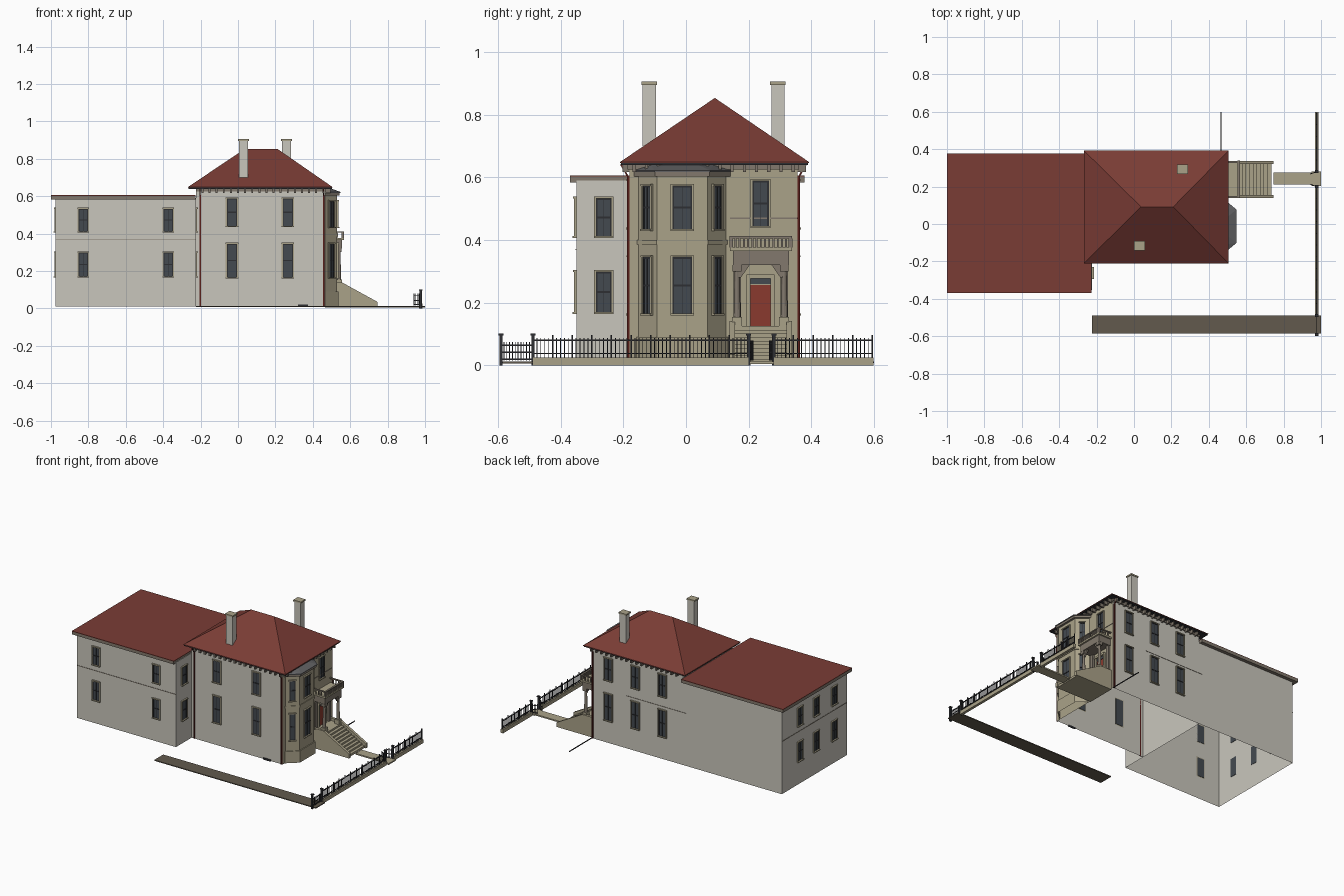
import bpy, bmesh, math
from mathutils import Matrix, Vector

cube = bpy.data.objects.get("Cube")
if cube:
    bpy.data.objects.remove(cube, do_unlink=True)

# Flat colours, given as display values and stored as linear
COLOURS = {
    "light_wall": (201, 198, 188), "tan_stone": (170, 162, 137),
    "dark_trim": (130, 121, 109), "red_roof": (122, 60, 53),
    "slate": (98, 98, 100), "glass": (68, 74, 80), "iron": (45, 46, 50),
    "paving": (98, 90, 77), "red_paint": (138, 58, 46), "drainpipe": (88, 30, 26),
}
MATS = {}
for key, rgb in COLOURS.items():
    lin = [((c / 255 + 0.055) / 1.055) ** 2.4 for c in rgb] + [1]
    m = bpy.data.materials.new(key)
    m.use_nodes = True
    m.diffuse_color = lin
    m.node_tree.nodes["Principled BSDF"].inputs["Base Color"].default_value = lin
    MATS[key] = m


def finish(name, bm, mats):
    mesh = bpy.data.meshes.new(name)
    bm.to_mesh(mesh)
    bm.free()
    for key in mats:
        mesh.materials.append(MATS[key])
    ob = bpy.data.objects.new(name, mesh)
    bpy.context.collection.objects.link(ob)
    return ob


def boxes(name, items, mx=Matrix()):
    """Axis boxes (material, x0, x1, y0, y1, z0, z1) joined as one part."""
    bm, mats = bmesh.new(), []
    for key, x0, x1, y0, y1, z0, z1 in items:
        if key not in mats:
            mats.append(key)
        place = Matrix.Translation(((x0 + x1) / 2, (y0 + y1) / 2, (z0 + z1) / 2))
        size = Matrix.Diagonal((abs(x1 - x0), abs(y1 - y0), abs(z1 - z0), 1))
        made = bmesh.ops.create_cube(bm, size=1, matrix=mx @ place @ size)
        for f in {f for v in made["verts"] for f in v.link_faces}:
            f.material_index = mats.index(key)
    return finish(name, bm, mats)


def hull(name, pts, key, open_below=False):
    """Convex solid round the points, optionally without its floor."""
    bm = bmesh.new()
    for p in pts:
        bm.verts.new(p)
    bmesh.ops.convex_hull(bm, input=bm.verts[:])
    bmesh.ops.dissolve_limit(bm, angle_limit=0.01, verts=bm.verts[:], edges=bm.edges[:])
    bmesh.ops.recalc_face_normals(bm, faces=bm.faces[:])
    if open_below:
        floor = [f for f in bm.faces if f.normal.z < -0.9]
        bmesh.ops.delete(bm, geom=floor, context="FACES")
    return finish(name, bm, [key])


def prism(outline, z0, z1):
    return [(x, y, z) for z in (z0, z1) for x, y in outline]


def rect(x0, x1, y0, y1):
    return [(x0, y0), (x1, y0), (x1, y1), (x0, y1)]


def window(name, x, y, angle, w, z0, z1, trim="tan_stone"):
    """Sash window lying on a wall whose outward direction is angle."""
    h, b, mid = w / 2, 0.006, (z0 + z1) / 2
    mx = Matrix.Translation((x, y, 0)) @ Matrix.Rotation(math.radians(angle), 4, "Z")
    boxes(name, [
        ("glass", -0.002, 0.002, -h, h, z0, z1),
        (trim, 0, 0.007, -h - b, -h, z0, z1), (trim, 0, 0.007, h, h + b, z0, z1),
        (trim, 0, 0.010, -h - b, h + b, z1, z1 + b),
        (trim, 0, 0.012, -h - b, h + b, z0 - b, z0),
        ("iron", 0, 0.005, -h, h, mid - 0.003, mid + 0.003),
        ("iron", 0, 0.004, -h, -h + 0.005, z0, z1), ("iron", 0, 0.004, h - 0.005, h, z0, z1),
        ("iron", 0, 0.004, -h, h, z1 - 0.005, z1),
        ("iron", 0, 0.004, -0.001, 0.001, z0, z1),
    ], mx)


# Main house and rear wing shells
WX0, WX1, EX = -0.975, -0.225, 0.465
SOUTH, NORTH, WING_S = -0.18, 0.355, -0.35
house = hull("house_walls", prism(rect(WX1, EX, SOUTH, NORTH), 0.01, 0.64), "light_wall", True)
house.data.materials.append(MATS["tan_stone"])
for f in house.data.polygons:
    if f.normal.x > 0.9:
        f.material_index = 1
hull("wing_walls", prism(rect(WX0, WX1, WING_S, NORTH), 0.01, 0.59), "light_wall", True)
boxes("wing_roof", [("dark_trim", -1, -0.228, -0.37, 0.378, 0.583, 0.602),
                    ("red_roof", -1, -0.228, -0.37, 0.378, 0.602, 0.606)])
boxes("wall_bands", [
    ("dark_trim", WX0, WX1, WING_S - 0.002, WING_S, 0.368, 0.372),
    ("dark_trim", WX0 - 0.002, WX0, WING_S, NORTH, 0.368, 0.372),
    ("dark_trim", -0.25, 0.2, NORTH, NORTH + 0.002, 0.368, 0.371),
    ("dark_trim", EX, EX + 0.003, 0.14, NORTH, 0.467, 0.471),
    ("iron", 0.32, 0.375, SOUTH - 0.006, SOUTH, 0.008, 0.02)])

# Hipped roof, soffit and eave brackets
eave = rect(-0.267, 0.505, -0.21, 0.392)
hull("hipped_roof", prism(eave, 0.645, 0.649)
     + [(0.037, 0.092, 0.853), (0.21, 0.092, 0.853)], "red_roof")
boxes("eave_soffit", [("iron", -0.264, 0.502, -0.207, 0.389, 0.639, 0.645),
                      ("dark_trim", WX1, EX + 0.006, SOUTH - 0.006, NORTH + 0.006, 0.625, 0.64)])
brackets = []
for i in range(18):
    x = -0.19 + i * 0.038
    for y0, y1 in ((SOUTH - 0.022, SOUTH), (NORTH, NORTH + 0.028)):
        brackets.append(("dark_trim", x - 0.005, x + 0.005, y0, y1, 0.617, 0.64))
for i in range(14):
    y = -0.165 + i * 0.039
    brackets.append(("dark_trim", EX, EX + 0.03, y - 0.005, y + 0.005, 0.617, 0.64))
boxes("eave_brackets", brackets)

# Chimneys
for name, x, y, z0 in (("south_chimney", 0.03, -0.117, 0.7), ("north_chimney", 0.26, 0.293, 0.68)):
    boxes(name, [("light_wall", x - 0.024, x + 0.024, y - 0.021, y + 0.021, z0, 0.895),
                 ("tan_stone", x - 0.029, x + 0.029, y - 0.025, y + 0.025, 0.895, 0.905)])

# Drainpipes with angled heads
for name, x, y, s in (("south_west_drainpipe", -0.203, SOUTH, -1),
                      ("south_east_drainpipe", 0.458, SOUTH, -1),
                      ("north_east_drainpipe", 0.458, NORTH, 1)):
    boxes(name, [("drainpipe", x - 0.004, x + 0.004, y, y + s * 0.008, 0.012, 0.605)])
    hull(name + "_head", [(x + dx, y + s * dy, z) for dx in (-0.003, 0.003)
                          for dy, z in ((0.001, 0.6), (0.007, 0.6), (0.03, 0.64), (0.024, 0.64))],
         "drainpipe")

# Bay with canted sides
BY = -0.012


def bay_outline(grow, back=EX):
    return [(back, BY - 0.14 - grow), (0.53 + grow, BY - 0.08 - grow * 0.5),
            (0.53 + grow, BY + 0.08 + grow * 0.5), (back, BY + 0.14 + grow)]


hull("bay_walls", prism(bay_outline(0), 0.01, 0.62), "tan_stone", True)
hull("bay_plinth", prism(bay_outline(0.006), 0.01, 0.09), "tan_stone", True)
hull("bay_middle_course", prism(bay_outline(0.004), 0.385, 0.4), "tan_stone")
hull("bay_cornice", prism(bay_outline(0.014), 0.603, 0.617), "dark_trim")
hull("bay_roof", prism(bay_outline(0.018), 0.617, 0.622)
     + [(EX, BY - 0.1, 0.64), (0.5, BY - 0.05, 0.64), (0.5, BY + 0.05, 0.64), (EX, BY + 0.1, 0.64)],
     "slate")
for level, z0, z1 in (("lower", 0.165, 0.345), ("upper", 0.435, 0.572)):
    window(f"bay_{level}_front_window", 0.53, BY, 0, 0.062, z0, z1)
    for side, s in (("right", -1), ("left", 1)):
        window(f"bay_{level}_{side}_window", 0.4975, BY + s * 0.11, s * 47, 0.036, z0, z1)

# Windows of the main house and wing
for level, z0, z1 in (("lower", 0.165, 0.345), ("upper", 0.44, 0.588)):
    for i, x in enumerate((-0.032, 0.267)):
        window(f"south_{level}_window_{i}", x, SOUTH, -90, 0.055, z0, z1)
    for i, x in enumerate((-0.07, 0.135, 0.34)):
        window(f"north_{level}_window_{i}", x, NORTH, 90, 0.055, z0, z1)
for level, z0, z1 in (("lower", 0.17, 0.298), ("upper", 0.412, 0.532)):
    for i, x in enumerate((-0.828, -0.372)):
        window(f"wing_south_{level}_window_{i}", x, WING_S, -90, 0.05, z0, z1)
    for i, y in enumerate((-0.21, -0.015, 0.16)):
        window(f"wing_west_{level}_window_{i}", WX0, y, 180, 0.05, z0, z1)
    window(f"wing_east_{level}_window", WX1, -0.262, 0, 0.05, z0, z1)
window("balcony_window", EX, 0.238, 0, 0.052, 0.445, 0.588)

# Entrance door
PY = 0.238
boxes("front_door", [
    ("red_paint", EX, EX + 0.004, PY - 0.032, PY + 0.032, 0.125, 0.256),
    ("glass", EX, EX + 0.004, PY - 0.032, PY + 0.032, 0.26, 0.277),
    ("tan_stone", EX, EX + 0.012, PY - 0.045, PY - 0.032, 0.125, 0.277),
    ("tan_stone", EX, EX + 0.012, PY + 0.032, PY + 0.045, 0.125, 0.277),
    ("tan_stone", EX, EX + 0.016, PY - 0.045, PY + 0.045, 0.277, 0.29)])

# Porch roof, balustrade, columns
porch = [("dark_trim", EX, 0.555, PY - 0.088, PY + 0.09, 0.32, 0.365),
         ("tan_stone", EX, 0.566, PY - 0.098, PY + 0.1, 0.365, 0.376),
         ("dark_trim", 0.554, 0.566, PY - 0.098, PY + 0.1, 0.405, 0.412)]
for s in (-1, 1):
    y = PY + s * 0.094
    porch.append(("dark_trim", EX, 0.566, y - 0.005, y + 0.005, 0.405, 0.412))
    for x in (0.49, 0.51, 0.53):
        porch.append(("dark_trim", x - 0.003, x + 0.003, y - 0.003, y + 0.003, 0.376, 0.405))
for i in range(15):
    y, r = PY - 0.094 + i * 0.0135, 0.006 if i in (0, 14) else 0.003
    porch.append(("dark_trim", 0.56 - r, 0.56 + r, y - r, y + r, 0.376, 0.405))
boxes("porch_balcony", porch)
for side, s in (("right", -1), ("left", 1)):
    y = PY + s * 0.075
    boxes(f"{side}_column_blocks", [
        ("tan_stone", 0.524, 0.556, y - 0.016, y + 0.016, 0.125, 0.155),
        ("dark_trim", 0.526, 0.554, y - 0.014, y + 0.014, 0.3, 0.32),
        ("dark_trim", EX, EX + 0.014, y - 0.012, y + 0.012, 0.125, 0.32)])
    bm = bmesh.new()
    bmesh.ops.create_cone(bm, cap_ends=True, segments=12, radius1=0.011, radius2=0.008, depth=0.15,
                          matrix=Matrix.Translation((0.54, y, 0.227)))
    finish(f"{side}_column", bm, ["dark_trim"])
    hull(f"{side}_porch_bracket", [(x, y - s * d, z) for x in (0.535, 0.547)
                                   for d, z in ((0, 0.32), (0.04, 0.32), (0.012, 0.28), (0, 0.28))],
         "dark_trim")

# Entrance steps with sloping side walls
STEPS = 9
run, rise = (0.735 - 0.56) / STEPS, (0.125 - 0.02) / STEPS
boxes("entrance_steps", [("tan_stone", EX, 0.56, PY - 0.09, PY + 0.09, 0.005, 0.125)]
      + [("tan_stone", 0.56 + i * run, 0.56 + (i + 1) * run, PY - 0.085, PY + 0.085,
          0.005, 0.125 - (i + 1) * rise) for i in range(STEPS)])
for side, s in (("right", -1), ("left", 1)):
    ys = (PY + s * 0.082, PY + s * 0.1)
    profile = [(EX, 0.005), (0.745, 0.005), (0.745, 0.035), (0.55, 0.142), (EX, 0.142)]
    hull(f"{side}_step_wall", [(x, y, z) for y in ys for x, z in profile], "tan_stone")

# Paths, kerb and ground rail
boxes("garden_path", [("tan_stone", 0.745, 1.0, 0.21, 0.275, 0.004, 0.013),
                      ("tan_stone", 0.95, 1.0, 0.203, 0.28, 0.004, 0.012)])
boxes("side_path", [("paving", -0.225, 1.0, -0.585, -0.488, 0.006, 0.012)])
boxes("fence_kerb", [("tan_stone", 0.968, 0.986, -0.488, 0.2, 0, 0.025),
                     ("tan_stone", 0.968, 0.986, 0.28, 0.598, 0, 0.025)])
boxes("ground_rail", [("iron", 0.463, 0.468, NORTH, 0.6, 0.008, 0.013)])

# Iron fence, gates and posts
FX = 0.977
fence = []
for y0, y1 in ((-0.488, 0.2), (0.28, 0.594)):
    for z in (0.036, 0.078):
        fence.append(("iron", FX - 0.003, FX + 0.003, y0, y1, z, z + 0.004))
    n = round((y1 - y0) / 0.0125)
    for i in range(n + 1):
        y, tall = y0 + i * (y1 - y0) / n, i % 5 == 0
        r = 0.0024 if tall else 0.0013
        fence.append(("iron", FX - r, FX + r, y - r, y + r, 0.025, 0.097 if tall else 0.088))
boxes("iron_fence", fence)
posts = []
for y in (-0.59, -0.488, 0.2, 0.28):
    posts += [("iron", FX - 0.006, FX + 0.006, y - 0.005, y + 0.005, 0, 0.098),
              ("iron", FX - 0.009, FX + 0.009, y - 0.008, y + 0.008, 0.096, 0.102)]
boxes("gate_posts", posts)


def gate(name, y, angle, length, top):
    mx = Matrix.Translation((FX, y, 0)) @ Matrix.Rotation(math.radians(angle), 4, "Z")
    n = round(length / 0.009)
    boxes(name, [("iron", 0, length, -0.002, 0.002, z, z + 0.004) for z in (0.018, 0.04, top - 0.012)]
          + [("iron", i * length / n - 0.0014, i * length / n + 0.0014, -0.0014, 0.0014, 0.015, top)
             for i in range(n + 1)], mx)


gate("side_gate", -0.59, 90, 0.1, 0.074)
gate("right_front_gate", 0.2, 160, 0.038, 0.08)
gate("left_front_gate", 0.28, 200, 0.038, 0.08)
